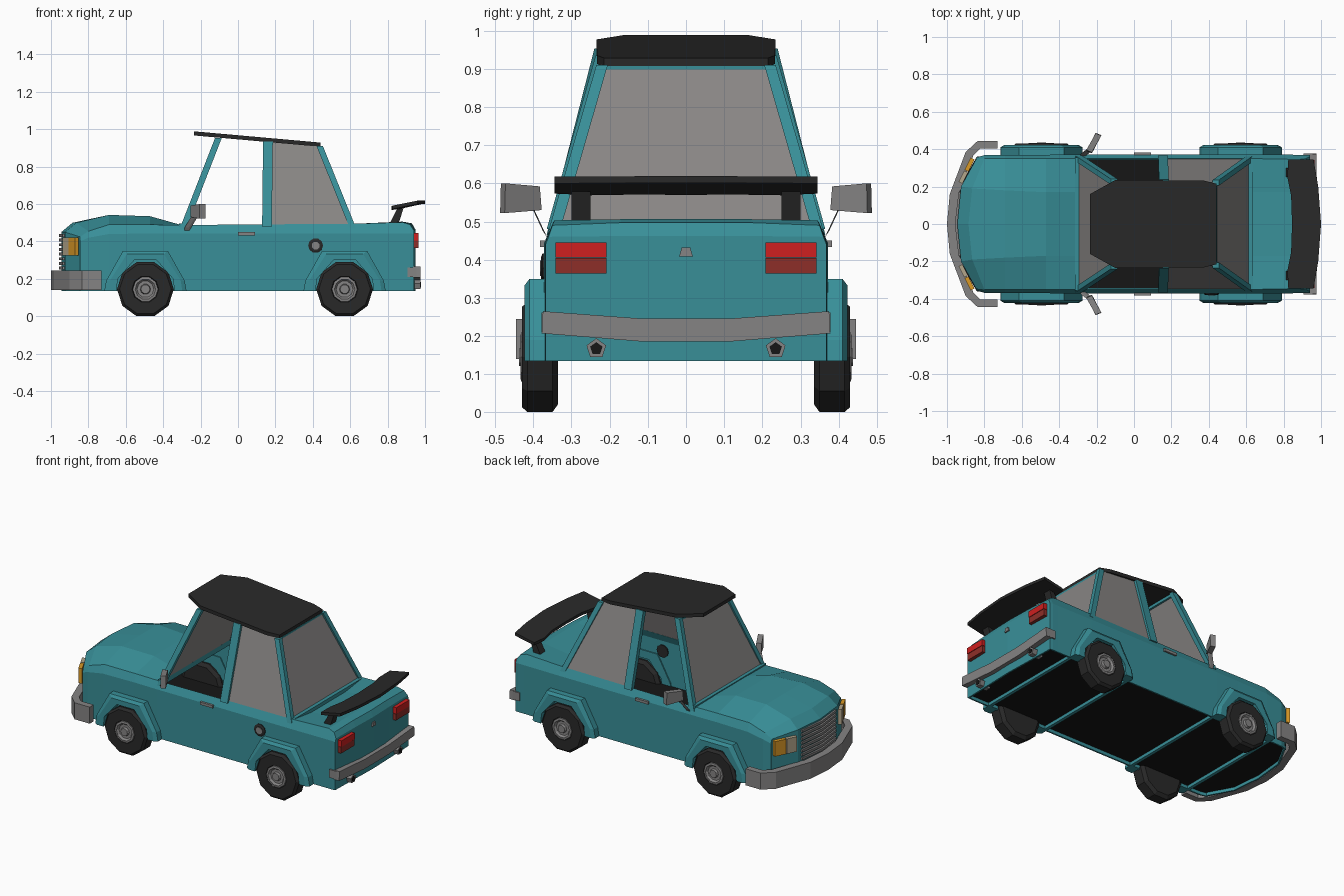
import bpy, bmesh, math
from mathutils import Vector

if "Cube" in bpy.data.objects:
    bpy.data.objects.remove(bpy.data.objects["Cube"])


def material(name, rgb):
    m = bpy.data.materials.new(name)
    m.diffuse_color = (*rgb, 1)
    m.use_nodes = True
    m.node_tree.nodes["Principled BSDF"].inputs["Base Color"].default_value = m.diffuse_color
    return m


TEAL = material("teal paint", (.040, .275, .315))
BLACK = material("black trim", (.022, .022, .022))
DARK = material("underside black", (.008, .008, .008))
GREY = material("grey metal", (.235, .230, .230))
GLASS = material("grey glass", (.250, .240, .235))
RED = material("red lamp", (.62, .014, .014))
MAROON = material("dark red lamp", (.27, .028, .022))
AMBER = material("amber lamp", (.70, .32, .02))
CREAM = material("cream lamp", (.45, .38, .26))


def finish(name, bm, mat):
    bmesh.ops.remove_doubles(bm, verts=bm.verts, dist=1e-5)
    bmesh.ops.recalc_face_normals(bm, faces=bm.faces)
    me = bpy.data.meshes.new(name)
    bm.to_mesh(me)
    bm.free()
    me.materials.append(mat)
    ob = bpy.data.objects.new(name, me)
    bpy.context.collection.objects.link(ob)
    return ob


def slab(name, pts, vec, mat, sides=(1,)):
    """Polygon extruded along a vector; sides=(1,-1) adds the mirrored twin."""
    bm = bmesh.new()
    for s in sides:
        a = [bm.verts.new((x, y * s, z)) for x, y, z in pts]
        b = [bm.verts.new((x + vec[0], (y + vec[1]) * s, z + vec[2])) for x, y, z in pts]
        bm.faces.new(a)
        bm.faces.new(b)
        for i in range(len(a)):
            j = (i + 1) % len(a)
            bm.faces.new((a[i], a[j], b[j], b[i]))
    return finish(name, bm, mat)


def lathe(name, profile, n, centers, mat, sides=(1, -1)):
    """Spin an (r, y) profile about the y axis at each (x, z) centre."""
    bm = bmesh.new()
    for s in sides:
        for cx, cz in centers:
            rings = []
            for r, y in profile:
                rings.append([bm.verts.new((cx + r * math.sin(2 * math.pi * (k + .5) / n), y * s,
                                            cz + r * math.cos(2 * math.pi * (k + .5) / n))) for k in range(n)])
            for p, q in zip(rings, rings[1:]):
                for k in range(n):
                    bm.faces.new((p[k], p[(k + 1) % n], q[(k + 1) % n], q[k]))
            bm.faces.new(rings[0])
            bm.faces.new(rings[-1])
    return finish(name, bm, mat)


def sym(half):
    """Close a half outline (x, y) by mirroring it in y."""
    return half + [(x, -y) for x, y in reversed(half) if y > 0]


def box(name, lo, hi, mat, sides=(1,)):
    (x0, y0, z0), (x1, y1, z1) = lo, hi
    return slab(name, [(x0, y0, z0), (x1, y0, z0), (x1, y1, z0), (x0, y1, z0)], (0, 0, z1 - z0), mat, sides)


BOTH = (1, -1)
Z0 = .135

# Body shell: lofted sections (x side, x crown, x centre, half width, z shoulder, y edge, z edge, y crown, z crown)
sections = [
    (-.845, -.925, -.945, .355, .40, .345, .425, .20, .450),
    (-.800, -.865, -.885, .368, .42, .350, .455, .19, .500),
    (-.690, -.690, -.690, .370, .44, .350, .490, .18, .542),
    (-.470, -.470, -.470, .370, .443, .350, .490, .17, .535),
    (-.310, -.310, -.310, .372, .443, .350, .488, .17, .490),
    (.630, .630, .630, .372, .443, .350, .495, .17, .472),
    (.880, .880, .880, .370, .443, .345, .503, .17, .506),
    (.920, .925, .930, .370, .443, .350, .490, .17, .497),
    (.940, .945, .950, .368, .440, .360, .460, .17, .462),
]


def section_points(s):
    xs, xm, xc, w, zs, ye, ze, yc, zc = s
    return [(xs, w, Z0), (xs, w, .30), (xs, w, zs), (xs, ye, ze), (xm, yc, zc), (xc, 0, zc)]


rows = [section_points(s) for s in sections]
for src, at in ((rows[0], 0), (rows[-1], len(rows) + 1)):     # nose and tail panels drop to the sill
    foot = [src[0]] * 3 + [(x, y, Z0) for x, y, z in src[3:]]
    rows.insert(at, foot)
bm = bmesh.new()
for s in BOTH:
    grid = [[bm.verts.new((x, y * s, z)) for x, y, z in r] for r in rows]
    for i in range(len(grid) - 1):
        for j in range(5):
            if i == 5 and j >= 3:
                continue                                       # open cabin
            bm.faces.new((grid[i][j], grid[i][j + 1], grid[i + 1][j + 1], grid[i + 1][j]))
bmesh.ops.remove_doubles(bm, verts=bm.verts, dist=1e-5)
bmesh.ops.dissolve_degenerate(bm, edges=bm.edges, dist=1e-5)
body = finish("body_shell", bm, TEAL)
thick = body.modifiers.new("thickness", 'SOLIDIFY')
thick.thickness = .01
thick.offset = -1

# Floor and cross members
floor = sym([(-.95, .17), (-.84, .36), (.935, .36)])
slab("floor", [(x, y, .155) for x, y in floor], (0, 0, .015), DARK)
for i, x in enumerate((-.71, -.285, .36, .78)):
    box(f"cross_member_{i}", (x - .01, -.365, Z0), (x + .01, .365, .158), TEAL)

# Wheels and flared arches
axles = [(-.495, .145), (.57, .145)]
lathe("tyres", [(.13, .335), (.152, .35), (.152, .415), (.138, .43), (.072, .43), (.066, .415)], 10, axles, BLACK)
lathe("hubs", [(.068, .41), (.068, .432), (.055, .434), (.045, .422), (.028, .422), (.024, .437), (.01, .437)],
      10, axles, GREY)
outer = [(-.22, Z0), (-.21, .19), (-.12, .35), (.12, .35), (.21, .19), (.22, Z0)]
inner = [(-.155, Z0), (-.148, .20), (-.06, .30), (.06, .30), (.148, .20), (.155, Z0)]
bm = bmesh.new()
for s in BOTH:
    for cx, _ in axles:
        arch = []
        for (ox, oz), (ix, iz) in zip(outer, inner):
            ring = [(0, .355), (0, .41), (.35, .423), (1, .423), (1, .355)]
            arch.append([bm.verts.new((cx + ox + (ix - ox) * t, y * s, oz + (iz - oz) * t)) for t, y in ring])
        for p, q in zip(arch, arch[1:]):
            for k in range(5):
                bm.faces.new((p[k], p[(k + 1) % 5], q[(k + 1) % 5], q[k]))
        bm.faces.new(arch[0])
        bm.faces.new(arch[-1])
finish("wheel_arches", bm, TEAL)

# Cabin pillars, sheared square beams
def pillar(name, p, q, w, d=.03, sides=BOTH):
    pts = [(p[0] + a * w / 2, p[1] + b * d / 2, p[2]) for a, b in ((-1, -1), (1, -1), (1, 1), (-1, 1))]
    slab(name, pts, Vector(q) - Vector(p), TEAL, sides)


pillar("front_pillars", (-.295, .35, .465), (-.105, .225, .953), .036)
pillar("middle_pillars", (.155, .35, .48), (.16, .222, .935), .052)
pillar("rear_pillars", (.615, .347, .47), (.437, .22, .91), .034)
box("cowl_bar", (-.315, -.355, .465), (-.285, .355, .497), TEAL)
box("front_header", (-.12, -.225, .935), (-.095, .225, .953), TEAL)
box("rear_header", (.42, -.215, .893), (.445, .215, .908), TEAL)
box("rear_sill", (.60, -.35, .465), (.635, .35, .495), TEAL)

# Glass: windscreen, rear window and rear side windows (front side windows are open)
slab("windscreen", [(-.30, -.345, .48), (-.30, .345, .48), (-.11, .22, .948), (-.11, -.22, .948)], (.008, 0, 0), GLASS)
slab("rear_window", [(.62, -.34, .475), (.62, .34, .475), (.442, .212, .905), (.442, -.212, .905)], (-.008, 0, 0), GLASS)
slab("side_windows", [(.175, .35, .485), (.605, .35, .485), (.43, .222, .91), (.175, .222, .93)],
     (0, -.006, 0), GLASS, BOTH)

# Roof plate
roof = sym([(-.235, .16), (-.10, .235), (.37, .233), (.442, .215)])
slab("roof", [(x, y, .946 - .089 * x) for x, y in roof], (0, 0, .022), BLACK)

# Spoiler on two stays
wing = [(.845, 0), (.84, .15), (.82, .25), (.825, .345), (.96, .345), (.985, .2), (1.0, 0)]
wing += [(x, -y) for x, y in reversed(wing) if y > 0]
slab("spoiler", [(x, y, .565 + .2 * (x - .82) + .06 * y * y) for x, y in wing], (0, 0, .018), BLACK)
slab("spoiler_stays", [(.81, .25, .495), (.86, .25, .50), (.885, .25, .578), (.85, .25, .572)],
     (0, .05, 0), BLACK, BOTH)

# Bumpers
rim = [(-1.0, 0), (-.985, .16), (-.90, .385), (-.835, .445), (-.73, .445)]
back = [(-.73, .405), (-.82, .405), (-.86, .365), (-.94, .15), (-.955, 0)]
half = rim + back
slab("front_bumper", [(x, y, .14) for x, y in half], (0, 0, .105), GREY, BOTH)
slab("rear_bumper", [(.935, -.375, .265), (.935, -.12, .246), (.935, .12, .246), (.935, .375, .265),
                     (.935, .378, .207), (.935, .12, .186), (.935, -.12, .186), (.935, -.378, .207)],
     (.04, 0, 0), GREY)
box("rear_bumper_ends", (.905, .362, .21), (.955, .378, .262), GREY, BOTH)

# Exhaust pipes
for r, x1, mat, name in ((.027, .975, GREY, "exhaust_pipes"), (.017, .978, DARK, "exhaust_holes")):
    ring = [(.90, .235 + r * math.sin(k * 1.2566), .167 + r * math.cos(k * 1.2566)) for k in range(5)]
    slab(name, ring, (x1 - .90, 0, 0), mat, BOTH)

# Grille slats following the nose
slat = sym([(-.957, 0), (-.936, .17), (-.915, .17), (-.93, 0)][:2])
slat = [(-.958, 0), (-.938, .17), (-.91, .17), (-.91, -.17), (-.938, -.17)]
for i in range(9):
    slab(f"grille_slat_{i}", [(x, y, .225 + i * .025) for x, y in slat], (0, 0, .015), GREY)

# Headlamps on the angled nose corners
def lamp(name, y0, y1, mat):
    ends = [(-.925 + .5 * (y - .2), y) for y in (y0, y1)]
    (xa, ya), (xb, yb) = ends
    slab(name, [(xa, ya, .325), (xb, yb, .325), (xb, yb, .42), (xa, ya, .42)], (-.02, .01, 0), mat, BOTH)


lamp("headlamps", .215, .275, CREAM)
lamp("indicators", .28, .345, AMBER)

# Tail lamps and boot lock
box("tail_lamps", (.925, .208, .406), (.966, .342, .445), RED, BOTH)
box("reverse_lamps", (.925, .208, .364), (.964, .342, .404), MAROON, BOTH)
slab("boot_lock", [(.94, -.018, .408), (.94, .018, .408), (.94, .011, .432), (.94, -.011, .432)], (.018, 0, 0), GREY)

# Door mirrors, handles and fuel cap
slab("mirrors", [(-.255, .39, .53), (-.205, .487, .522), (-.205, .485, .60), (-.255, .395, .592)],
     (.03, -.012, 0), GREY, BOTH)
slab("mirror_arms", [(-.285, .362, .455), (-.262, .362, .455), (-.262, .375, .475), (-.285, .375, .475)],
     (.045, .035, .075), GREY, BOTH)
box("door_handles", (.0, .365, .433), (.09, .383, .45), GREY, BOTH)
lathe("fuel_cap", [(.04, .355), (.04, .376), (.03, .38)], 10, [(.415, .378)], BLACK, (-1,))
lathe("fuel_cap_centre", [(.022, .37), (.022, .383)], 8, [(.415, .378)], GREY, (-1,))
